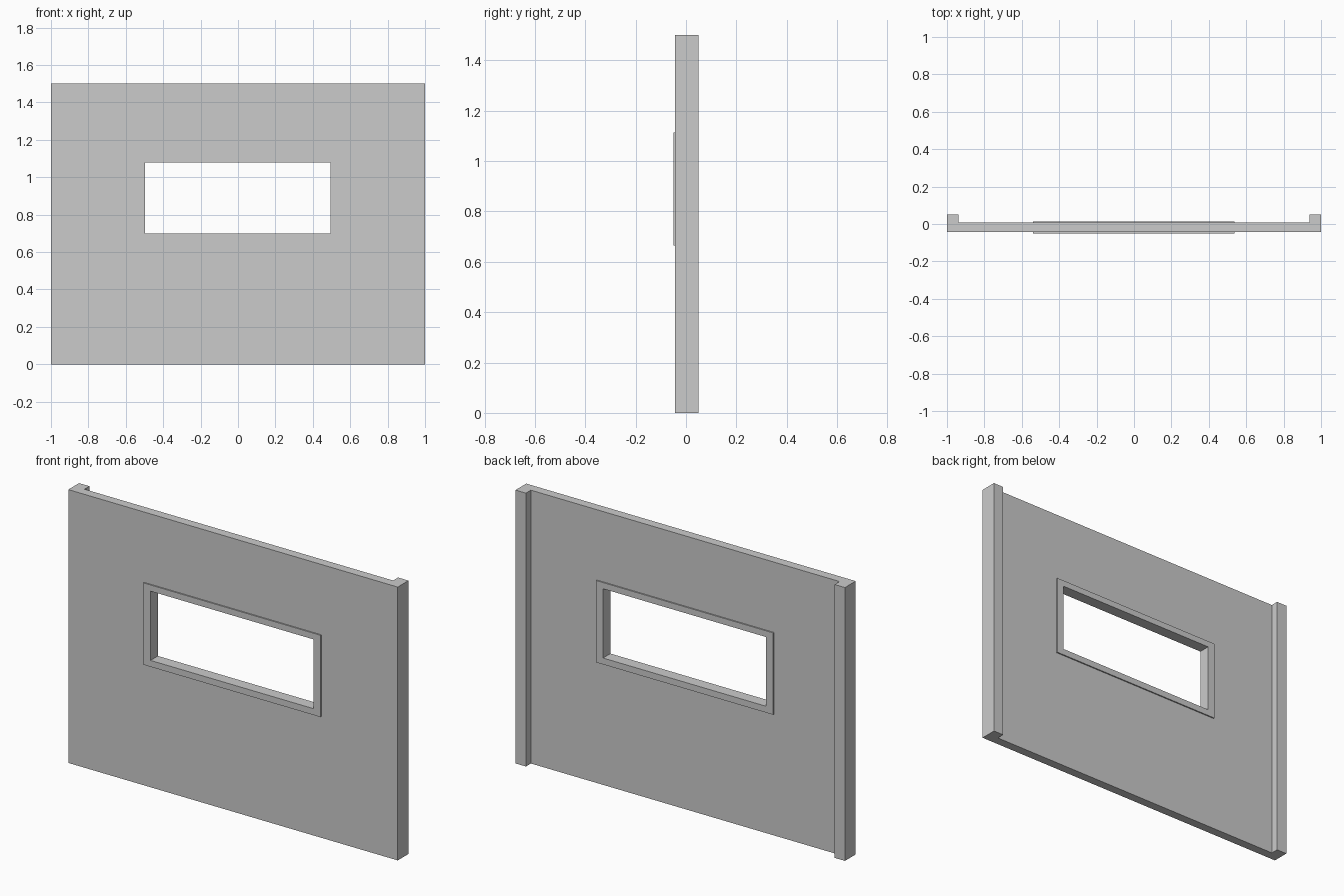
import bpy, bmesh

if "Cube" in bpy.data.objects:
    bpy.data.objects.remove(bpy.data.objects["Cube"])

HEIGHT = 1.5
FRONT, BACK = -0.043, 0.007          # panel faces
POST_BACK, POST_W = 0.05, 0.063      # rear edge posts


def extruded(name, outline, direction):
    """Solid made by extruding a closed outline along a direction."""
    bm = bmesh.new()
    face = bm.faces.new([bm.verts.new(p) for p in outline])
    result = bmesh.ops.extrude_face_region(bm, geom=[face])
    verts = [g for g in result["geom"] if isinstance(g, bmesh.types.BMVert)]
    bmesh.ops.translate(bm, verts=verts, vec=direction)
    bmesh.ops.recalc_face_normals(bm, faces=bm.faces)
    mesh = bpy.data.meshes.new(name)
    bm.to_mesh(mesh)
    bm.free()
    obj = bpy.data.objects.new(name, mesh)
    bpy.context.collection.objects.link(obj)
    return obj


def block(name, x0, x1, y0, y1, z0, z1):
    return extruded(name, [(x0, y0, z0), (x1, y0, z0), (x1, y0, z1), (x0, y0, z1)],
                    (0, y1 - y0, 0))


def cut_hole(obj, cutter):
    mod = obj.modifiers.new("opening", 'BOOLEAN')
    mod.operation = 'DIFFERENCE'
    mod.solver = 'EXACT'
    mod.object = cutter
    bpy.context.view_layer.objects.active = obj
    bpy.ops.object.modifier_apply(modifier=mod.name)
    bpy.data.objects.remove(cutter)


# wall panel with edge posts, from a shallow channel profile
half = [(1, FRONT), (1, POST_BACK), (1 - POST_W, POST_BACK), (1 - POST_W, BACK)]
profile = half + [(-x, y) for x, y in reversed(half)]
wall = extruded("wall", [(x, y, 0) for x, y in profile], (0, 0, HEIGHT))
cut_hole(wall, block("wall_cutter", -0.518, 0.516, -0.2, 0.2, 0.682, 1.098))

# window frame, slightly proud of both wall faces
frame = block("window_frame", -0.539, 0.536, -0.05, 0.014, 0.665, 1.114)
cut_hole(frame, block("frame_cutter", -0.496, 0.494, -0.2, 0.2, 0.70, 1.08))
